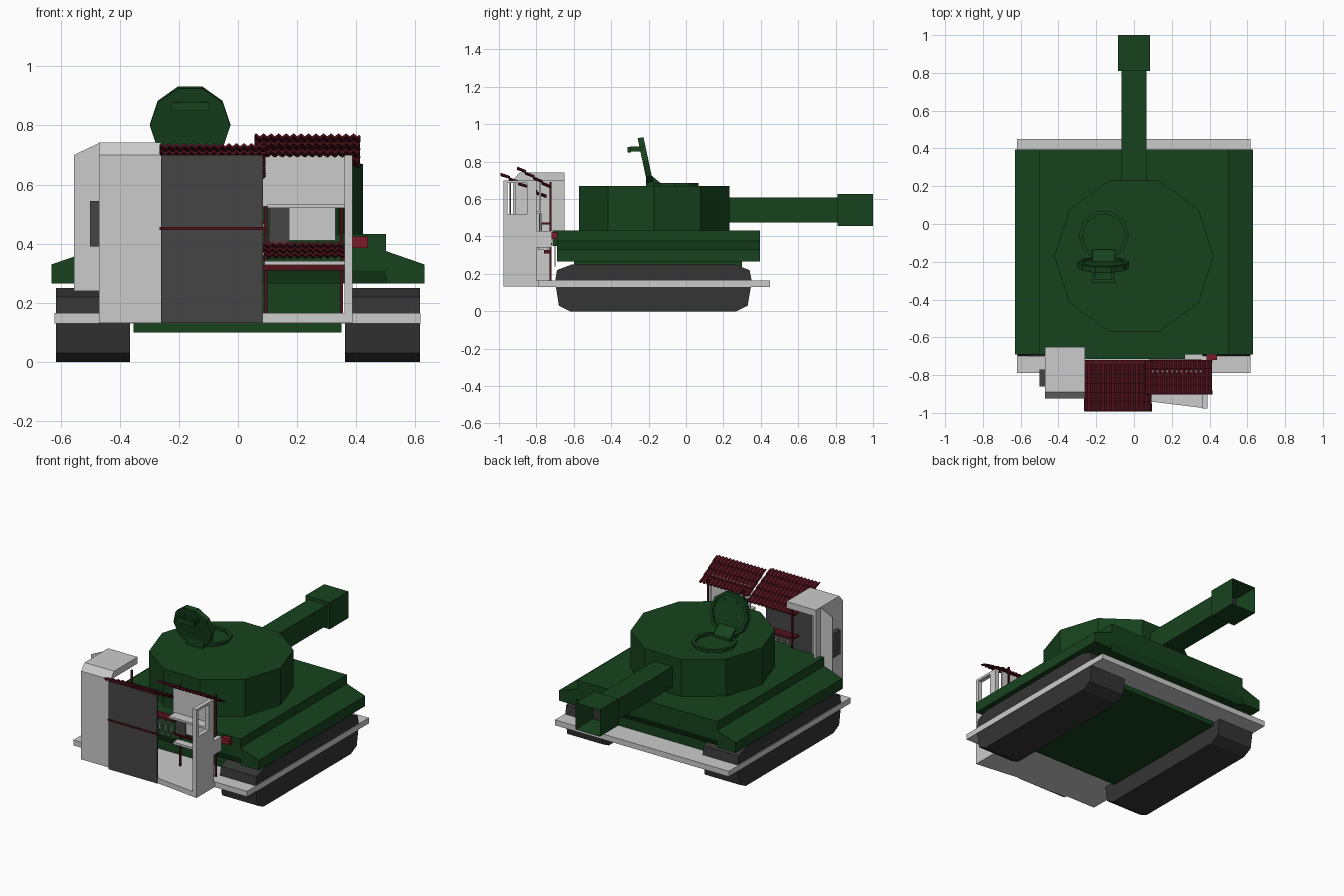
import bpy, bmesh, math
from mathutils import Matrix, Vector

if "Cube" in bpy.data.objects:
    bpy.data.objects.remove(bpy.data.objects["Cube"])


def material(name, rgb):
    m = bpy.data.materials.new(name)
    m.diffuse_color = (*rgb, 1)
    m.use_nodes = True
    m.node_tree.nodes["Principled BSDF"].inputs["Base Color"].default_value = m.diffuse_color
    return m


GREEN = material("green_paint", (0.008, 0.055, 0.012))
TRACK = material("track_rubber", (0.035, 0.035, 0.035))
DARK = material("dark_panel", (0.06, 0.06, 0.06))
RED = material("roof_red", (0.085, 0.006, 0.012))
LAMP = material("lamp_red", (0.2, 0.01, 0.02))


def finish(name, bm, mat=None):
    bmesh.ops.recalc_face_normals(bm, faces=bm.faces[:])
    me = bpy.data.meshes.new(name)
    bm.to_mesh(me)
    bm.free()
    ob = bpy.data.objects.new(name, me)
    bpy.context.collection.objects.link(ob)
    if mat:
        me.materials.append(mat)
    return ob


def prism(name, pts, axis, a, b, mat=None):
    """Extrude a 2D profile along an axis from a to b."""
    place = {'x': lambda p, t: (t, p[0], p[1]),
             'y': lambda p, t: (p[0], t, p[1]),
             'z': lambda p, t: (p[0], p[1], t)}[axis]
    bm = bmesh.new()
    lo = [bm.verts.new(place(p, a)) for p in pts]
    hi = [bm.verts.new(place(p, b)) for p in pts]
    bm.faces.new(lo)
    bm.faces.new(hi)
    n = len(pts)
    for i in range(n):
        j = (i + 1) % n
        bm.faces.new((lo[i], lo[j], hi[j], hi[i]))
    return finish(name, bm, mat)


def box(name, x0, x1, y0, y1, z0, z1, mat=None):
    return prism(name, [(x0, y0), (x1, y0), (x1, y1), (x0, y1)], 'z', z0, z1, mat)


def ngon(n, r, cx=0, cy=0):
    return [(cx + r * math.cos(i * math.tau / n), cy + r * math.sin(i * math.tau / n)) for i in range(n)]


def ring(name, n, r_out, r_in, depth, matrix, mat):
    bm = bmesh.new()
    loops = [[bm.verts.new(matrix @ Vector((x, y, z))) for x, y in ngon(n, r)]
             for r, z in ((r_out, 0), (r_out, depth), (r_in, depth), (r_in, 0))]
    for k in range(4):
        a, b = loops[k], loops[(k + 1) % 4]
        for i in range(n):
            j = (i + 1) % n
            bm.faces.new((a[i], a[j], b[j], b[i]))
    return finish(name, bm, mat)


def tiled_roof(name, x0, x1, y0, z0, y1, z1, waves, rows):
    """Sloped sheet of overlapping wavy tile rows."""
    bm = bmesh.new()
    cols = waves * 4
    prev = None
    for k in range(rows):
        for f, lift in ((k / rows, 0), ((k + 1) / rows, 0.008)):
            line = []
            for i in range(cols + 1):
                w = 0.005 * math.sin(i * math.tau / 4)
                line.append(bm.verts.new((x0 + (x1 - x0) * i / cols, y0 + (y1 - y0) * f,
                                          z0 + (z1 - z0) * f + lift + w)))
            if prev:
                for i in range(cols):
                    bm.faces.new((prev[i], prev[i + 1], line[i + 1], line[i]))
            prev = line
    ob = finish(name, bm, RED)
    mod = ob.modifiers.new("thickness", 'SOLIDIFY')
    mod.thickness = 0.008
    return ob


# Tracks
track = [(-0.68, 0.03), (-0.62, 0), (0.27, 0), (0.33, 0.03), (0.352, 0.16), (0.34, 0.22),
         (0.26, 0.25), (-0.61, 0.25), (-0.69, 0.22), (-0.70, 0.16)]
prism("track_left", track, 'x', -0.615, -0.365, TRACK)
prism("track_right", track, 'x', 0.362, 0.615, TRACK)

# Skirt plate and hull
box("base_plate", -0.62, 0.618, -0.79, 0.45, 0.13, 0.165)
box("lower_hull", -0.353, 0.35, -0.60, 0.30, 0.10, 0.28, GREEN)
prism("fender_deck", [(-0.69, 0.37), (-0.69, 0.31), (-0.67, 0.265), (0.37, 0.265), (0.395, 0.31), (0.395, 0.37)],
      'x', -0.50, 0.50, GREEN)
for s, side in ((-1, "left"), (1, "right")):
    prism("fender_" + side, [(s * 0.5, 0.265), (s * 0.63, 0.265), (s * 0.63, 0.33), (s * 0.5, 0.375)],
          'y', -0.69, 0.395, GREEN)
box("upper_hull", -0.50, 0.50, -0.69, 0.395, 0.37, 0.432, GREEN)
box("rear_engine_cover", -0.26, 0.27, -0.715, -0.69, 0.35, 0.432, GREEN)
box("tail_lamp", 0.385, 0.44, -0.72, -0.68, 0.385, 0.425, LAMP)

# Turret and gun
prism("turret", ngon(10, 0.422, 0, -0.17), 'z', 0.43, 0.67, GREEN)
box("gun_barrel", -0.066, 0.066, 0.20, 0.82, 0.475, 0.607, GREEN)
muzzle = box("muzzle", -0.086, 0.086, 0.81, 1.0, 0.455, 0.627, GREEN)
bm = bmesh.new()
bm.from_mesh(muzzle.data)
bm.faces.ensure_lookup_table()
front = [f for f in bm.faces if f.normal.y > 0.9]
bmesh.ops.inset_region(bm, faces=front, thickness=0.025)
bmesh.ops.translate(bm, verts=front[0].verts[:], vec=(0, -0.15, 0))
muzzle.data.materials.append(TRACK)
front[0].material_index = 1
bm.to_mesh(muzzle.data)
bm.free()

# Hatch ring, open lid, hinge and handle
ring("hatch_ring", 10, 0.133, 0.113, 0.018, Matrix.Translation((-0.16, -0.06, 0.668)), GREEN)
tilt = Matrix.Translation((-0.162, -0.222, 0.80)) @ Matrix.Rotation(math.radians(102), 4, 'X')
lid = prism("hatch_lid", ngon(10, 0.136), 'z', -0.010, 0.010, GREEN)
lid.matrix_world = tilt
ring("hatch_lid_rim", 10, 0.136, 0.116, 0.022, tilt @ Matrix.Translation((0, 0, -0.022)), GREEN)
prism("hatch_hinge", [(-0.215, 0.668), (-0.215, 0.74), (-0.19, 0.73), (-0.135, 0.685), (-0.135, 0.668)],
      'x', -0.22, -0.10, GREEN)
box("handle_bar", -0.225, -0.095, -0.312, -0.295, 0.848, 0.878, GREEN)
for x in (-0.215, -0.12):
    box("handle_arm", x, x + 0.015, -0.30, -0.225, 0.855, 0.882, GREEN)

# Shack floor and front walls
prism("shack_floor", [(-0.47, -0.925), (-0.26, -0.925), (-0.26, -0.94), (0.09, -0.94), (0.388, -0.977),
                      (0.388, -0.72), (-0.47, -0.72)], 'z', 0.132, 0.165)
box("left_front_wall", -0.47, -0.26, -0.925, -0.91, 0.165, 0.70)
box("left_side_wall", -0.47, -0.455, -0.91, -0.72, 0.165, 0.70)
box("left_rear_jamb", -0.47, -0.455, -0.72, -0.65, 0.43, 0.70)
prism("left_cap", [(-0.925, 0.70), (-0.89, 0.742), (-0.65, 0.742), (-0.65, 0.70)], 'x', -0.47, -0.26)
prism("left_wing_plate", [(-0.555, 0.24), (-0.46, 0.24), (-0.46, 0.74), (-0.47, 0.74), (-0.555, 0.70)],
      'y', -0.704, -0.697)
box("wall_shutter", -0.50, -0.47, -0.86, -0.77, 0.39, 0.545, DARK)
box("dark_front_panel", -0.26, 0.085, -0.945, -0.935, 0.132, 0.70, DARK)

# Right wall with window, built as a frame
for y0, y1, z0, z1 in ((-0.977, -0.80, 0.165, 0.52), (-0.977, -0.80, 0.685, 0.70),
                       (-0.977, -0.955, 0.52, 0.685), (-0.85, -0.80, 0.52, 0.685),
                       (-0.80, -0.72, 0.34, 0.43)):
    box("right_wall", 0.36, 0.388, y0, y1, z0, z1)

# Recessed booth: wall, shelf, panels
box("booth_wall", 0.085, 0.36, -0.785, -0.775, 0.525, 0.70)
box("booth_shelf", 0.10, 0.36, -0.85, -0.775, 0.52, 0.533)
box("booth_panel", 0.175, 0.33, -0.78, -0.772, 0.41, 0.525)
box("booth_dark_panel", 0.105, 0.175, -0.785, -0.775, 0.40, 0.525, DARK)
box("booth_counter", 0.09, 0.36, -0.79, -0.74, 0.328, 0.342)

# Tiled roofs and awnings
tiled_roof("left_roof", -0.265, 0.09, -0.99, 0.735, -0.745, 0.61, 14, 5)
tiled_roof("right_roof", 0.055, 0.41, -0.90, 0.768, -0.72, 0.66, 14, 4)
tiled_roof("inner_awning", 0.085, 0.36, -0.79, 0.395, -0.72, 0.345, 11, 3)
box("awning_rail", 0.085, 0.36, -0.76, -0.725, 0.31, 0.328, RED)
box("panel_trim", -0.265, 0.09, -0.952, -0.945, 0.447, 0.456, RED)
box("inner_rail", -0.26, 0.09, -0.785, -0.72, 0.465, 0.475, RED)
for x in (-0.255, 0.09, 0.345):
    box("roof_post", x, x + 0.01, -0.73, -0.72, 0.165, 0.69, RED)

# Railing lattice under the inner rail
for i in range(8):
    x = -0.25 + i * 0.042
    for d in (0, 0.04):
        prism("lattice_slat", [(x + d, 0.36), (x + d + 0.006, 0.36), (x + 0.046 - d, 0.465), (x + 0.04 - d, 0.465)],
              'y', -0.775, -0.77)
